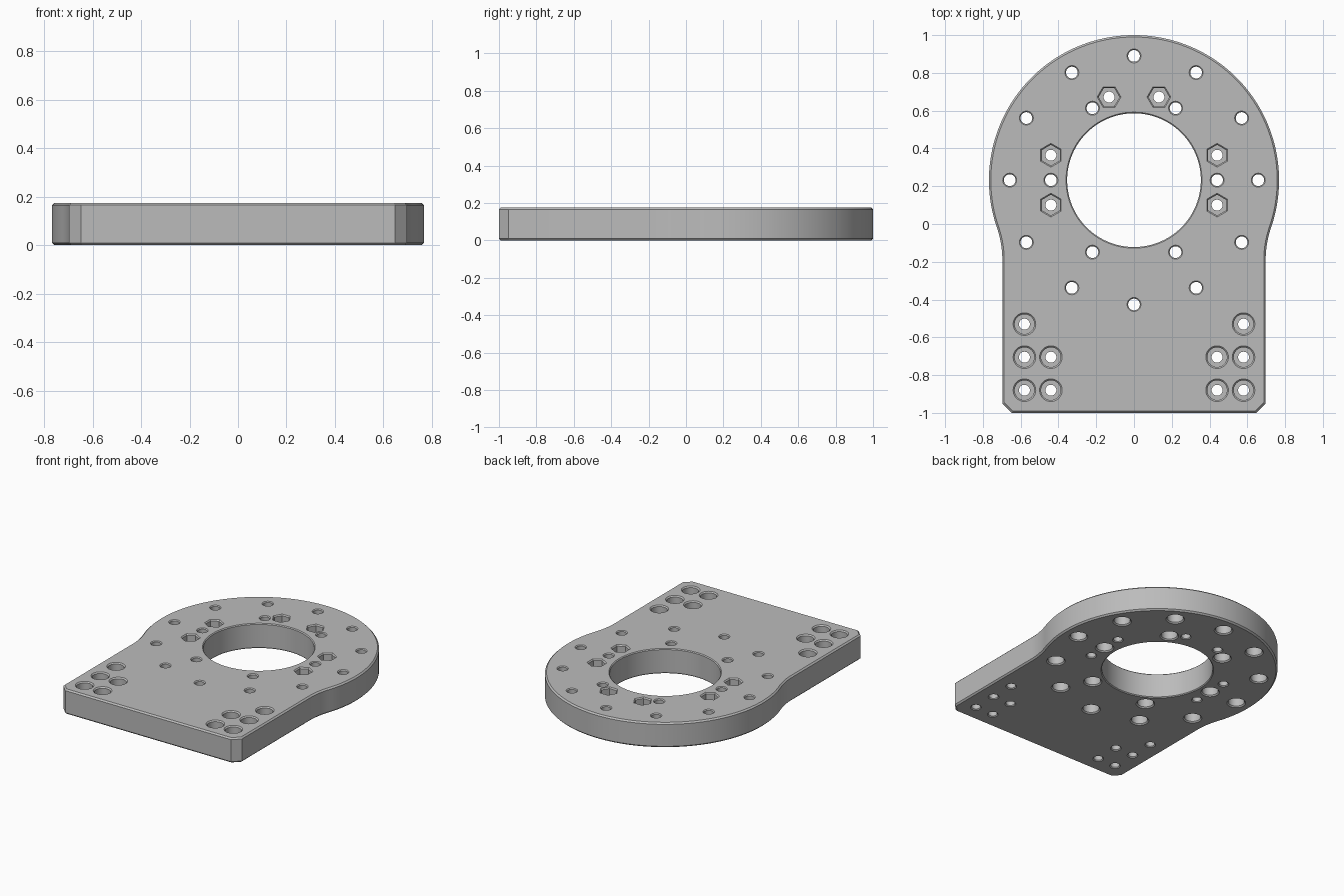
import bpy, bmesh
from math import pi, sin, cos, sqrt, atan2, radians

cube = bpy.data.objects.get("Cube")
if cube:
    bpy.data.objects.remove(cube, do_unlink=True)

T = 0.175              # plate thickness
R, CY = 0.768, 0.232   # round end radius and centre
W = 0.697              # half width of the square end
FILLET = 0.53          # concave blend radius
CORNER = 0.05          # cut corners
EDGE = 0.01            # edge chamfer

grey = bpy.data.materials.new("satin grey")
grey.use_nodes = True
grey.diffuse_color = (0.5, 0.5, 0.5, 1)
grey.node_tree.nodes["Principled BSDF"].inputs["Base Color"].default_value = (0.5, 0.5, 0.5, 1)


def make_object(name, bm):
    bmesh.ops.recalc_face_normals(bm, faces=bm.faces)
    mesh = bpy.data.meshes.new(name)
    bm.to_mesh(mesh)
    bm.free()
    mesh.materials.append(grey)
    obj = bpy.data.objects.new(name, mesh)
    bpy.context.collection.objects.link(obj)
    return obj


def arc(cx, cy, r, a0, a1, n):
    return [(cx + r * cos(a0 + (a1 - a0) * i / n),
             cy + r * sin(a0 + (a1 - a0) * i / n)) for i in range(n + 1)]


def lathe(bm, x, y, profile, sides=32, turn=0.0):
    """Closed solid of revolution from (radius, z) pairs, bottom to top."""
    rings = [[bm.verts.new((x + r * cos(turn + 2 * pi * i / sides),
                            y + r * sin(turn + 2 * pi * i / sides), z))
              for i in range(sides)] for r, z in profile]
    for low, high in zip(rings, rings[1:]):
        for i in range(sides):
            j = (i + 1) % sides
            bm.faces.new((low[i], low[j], high[j], high[i]))
    bm.faces.new(rings[0][::-1])
    bm.faces.new(rings[-1])


# Plate outline: right half from the front edge up to the tip, then mirrored
drop = sqrt((R + FILLET) ** 2 - (W + FILLET) ** 2)
a = atan2(drop, W + FILLET)
half = [(W - CORNER, -1), (W, -1 + CORNER)]
half += arc(W + FILLET, CY - drop, FILLET, pi, pi - a, 12)
half += arc(0, CY, R, -a, pi / 2, 48)[1:]
outline = half + [(-x, y) for x, y in half[-2::-1]]

bm = bmesh.new()
base = bm.faces.new([bm.verts.new((x, y, 0)) for x, y in outline])
top = bmesh.ops.extrude_face_region(bm, geom=[base], use_keep_orig=True)["geom"]
bmesh.ops.translate(bm, vec=(0, 0, T), verts=[v for v in top if isinstance(v, bmesh.types.BMVert)])
rim = [e for e in bm.edges if abs(e.verts[0].co.z - e.verts[1].co.z) < 1e-5]
bmesh.ops.bevel(bm, geom=rim, offset=EDGE, segments=1, affect='EDGES', profile=0.5)
plate = make_object("mounting_plate", bm)


def bore(r, z0, z1, c0, c1):
    """Straight bore with chamfers c0 below and c1 above, run past both faces."""
    out = 0.02
    return ([(r + c0 + out, z0 - out), (r, z0 + c0)] if c0 else [(r, z0 - out)]) + \
           ([(r, z1 - c1), (r + c1 + out, z1 + out)] if c1 else [(r, z1 + out)])


SMALL, HEAD, DEPTH, C = 0.029, 0.052, 0.085, 0.008
bm = bmesh.new()

# Centre opening
lathe(bm, 0, CY, bore(0.354, 0, T, 0.006, 0.006), 96)

# Two rings of bolt holes, counterbored from underneath
under = bore(HEAD, 0, T, C, 0)[:2] + [(HEAD, DEPTH), (SMALL + 0.002, DEPTH)] \
    + bore(SMALL + 0.002, 0, T, 0, 0.006)[1:]
for radius, count in ((0.658, 12), (0.44, 6)):
    for i in range(count):
        t = 2 * pi * i / count
        lathe(bm, radius * cos(t), CY + radius * sin(t), under)

# Corner screw holes, counterbored from above
above = bore(SMALL, 0, T, 0.006, 0)[:2] + [(SMALL, T - DEPTH), (HEAD, T - DEPTH)] \
    + bore(HEAD, 0, T, 0, C)[1:]
# Nut pockets: a hexagon above a round through hole
nut = [(0.055, T - DEPTH)] + bore(0.055, 0, T, 0, C)[1:]
nut_hole = [(SMALL + 0.026, -0.02), (SMALL, 0.006), (SMALL, T - DEPTH + 0.01)]
nut_cutter = bmesh.new()
for s in (1, -1):
    for x, y in ((0.58, -0.53), (0.58, -0.705), (0.58, -0.88), (0.44, -0.705), (0.44, -0.88)):
        lathe(bm, s * x, y, above)
    for x, y, turn in ((0.132, 0.672, 0), (0.44, 0.364, 30), (0.44, 0.1, 30)):
        lathe(bm, s * x, y, nut_hole)
        lathe(nut_cutter, s * x, y, nut, 6, radians(turn))

# Cut the holes and pockets
for cutter in (make_object("hole_cutter", bm), make_object("nut_pocket_cutter", nut_cutter)):
    cutter.hide_render = True
    mod = plate.modifiers.new("cut", 'BOOLEAN')
    mod.operation, mod.solver, mod.object = 'DIFFERENCE', 'EXACT', cutter
    bpy.context.view_layer.objects.active = plate
    bpy.ops.object.modifier_apply(modifier=mod.name)
    bpy.data.objects.remove(cutter, do_unlink=True)

bpy.ops.object.select_all(action='DESELECT')
plate.select_set(True)
bpy.context.view_layer.objects.active = plate
bpy.ops.object.shade_smooth_by_angle(angle=radians(25))
